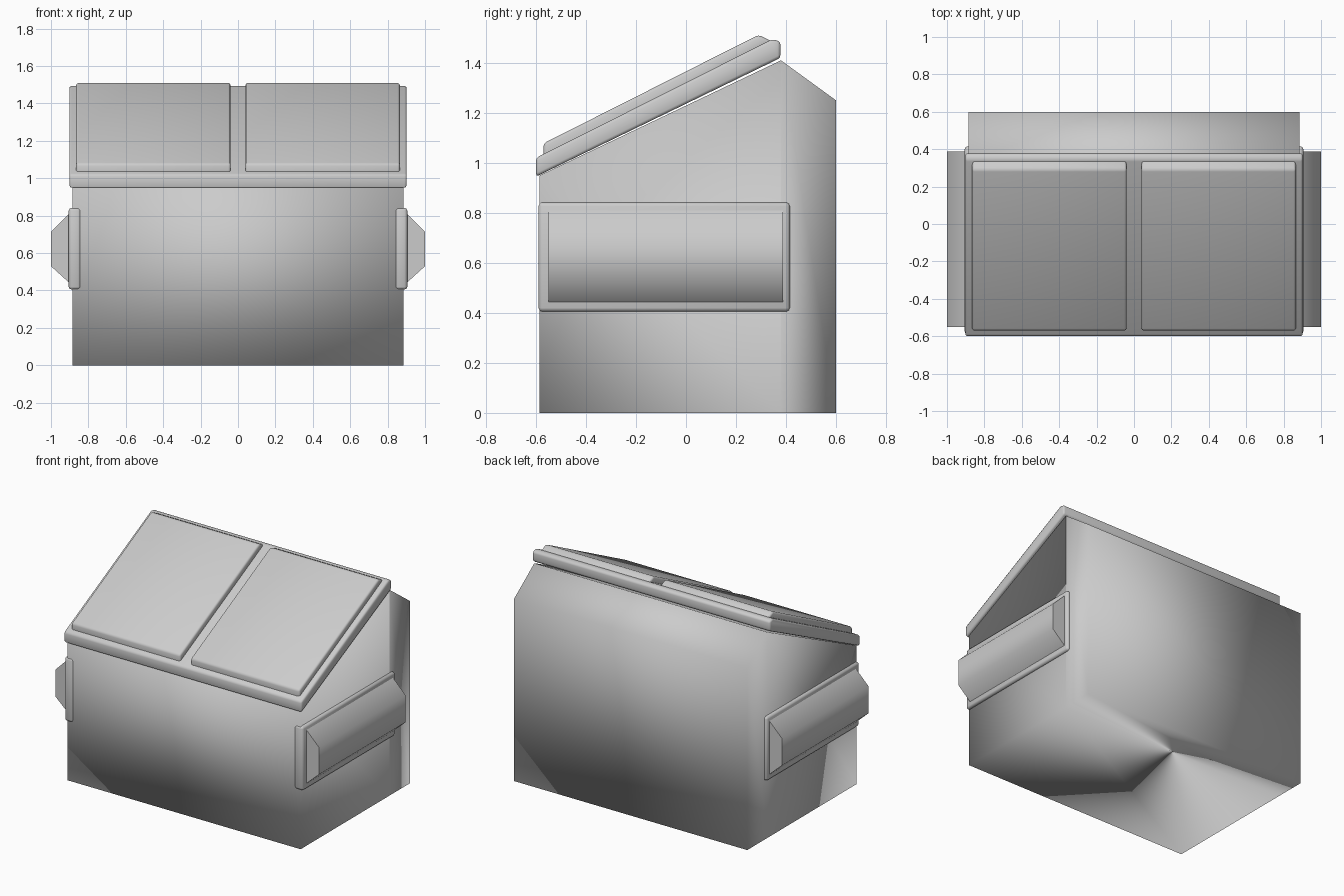
import bpy, bmesh, math

cube = bpy.data.objects.get("Cube")
if cube:
    bpy.data.objects.remove(cube)

steel = bpy.data.materials.new("grey_steel")
steel.use_nodes = True
GREY = (0.6, 0.6, 0.6, 1)
steel.diffuse_color = GREY
steel.node_tree.nodes["Principled BSDF"].inputs["Base Color"].default_value = GREY


def prism(name, points, start, end, axis, bevel=0.0, smooth=180):
    """Extrude a closed profile: (y, z) points along x, or (x, z) points along y."""
    bm = bmesh.new()
    rings = []
    for d in (start, end):
        rings.append([bm.verts.new((d, a, b) if axis == "x" else (a, d, b))
                      for a, b in points])
    bm.faces.new(rings[0])
    bm.faces.new(rings[1])
    n = len(points)
    for i in range(n):
        j = (i + 1) % n
        bm.faces.new((rings[0][i], rings[0][j], rings[1][j], rings[1][i]))
    if bevel:
        bmesh.ops.bevel(bm, geom=bm.edges[:], offset=bevel, segments=2,
                        profile=0.5, affect="EDGES")
    return finish(name, bm, smooth)


def finish(name, bm, smooth):
    bmesh.ops.recalc_face_normals(bm, faces=bm.faces[:])
    mesh = bpy.data.meshes.new(name)
    bm.to_mesh(mesh)
    bm.free()
    mesh.materials.append(steel)
    obj = bpy.data.objects.new(name, mesh)
    bpy.context.collection.objects.link(obj)
    bpy.ops.object.select_all(action="DESELECT")
    obj.select_set(True)
    bpy.context.view_layer.objects.active = obj
    bpy.ops.object.shade_smooth_by_angle(angle=math.radians(smooth))
    return obj


# Bin body, its sides split where the back slope begins
body = prism("bin_body", [(-0.585, 0), (0.38, 0), (0.6, 0), (0.6, 1.25),
                          (0.38, 1.41), (-0.585, 0.95)], -0.885, 0.885, "x")
bm = bmesh.new()
bm.from_mesh(body.data)
bmesh.ops.bisect_plane(bm, geom=bm.verts[:] + bm.edges[:] + bm.faces[:],
                       plane_co=(0, 0.38, 0), plane_no=(0, 1, 0))
bm.to_mesh(body.data)
bm.free()

# Sloping lid frame with rounded edges
prism("lid_frame", [(-0.6, 0.945), (-0.6, 1.02), (0.345, 1.495), (0.378, 1.485),
                    (0.378, 1.42)], -0.902, 0.902, "x", 0.012, 60)

# Two raised lid panels
for side, name in ((-1, "right_lid_panel"), (1, "left_lid_panel")):
    prism(name, [(-0.57, 1.0), (-0.57, 1.078), (0.29, 1.512), (0.345, 1.485)],
          side * 0.04, side * 0.865, "x", 0.012, 60)

# Fork pockets: a rounded backing plate with a tapered sleeve on each side
for side, name in ((-1, "right"), (1, "left")):
    prism(name + "_pocket_plate",
          [(side * x, z) for x, z in ((0.84, 0.405), (0.905, 0.405),
                                      (0.905, 0.842), (0.84, 0.842))],
          -0.59, 0.415, "y", 0.015, 60)
    prism(name + "_fork_pocket",
          [(side * x, z) for x, z in ((0.89, 0.43), (1.0, 0.53),
                                      (1.0, 0.715), (0.89, 0.825))],
          -0.55, 0.388, "y", 0, 60)
